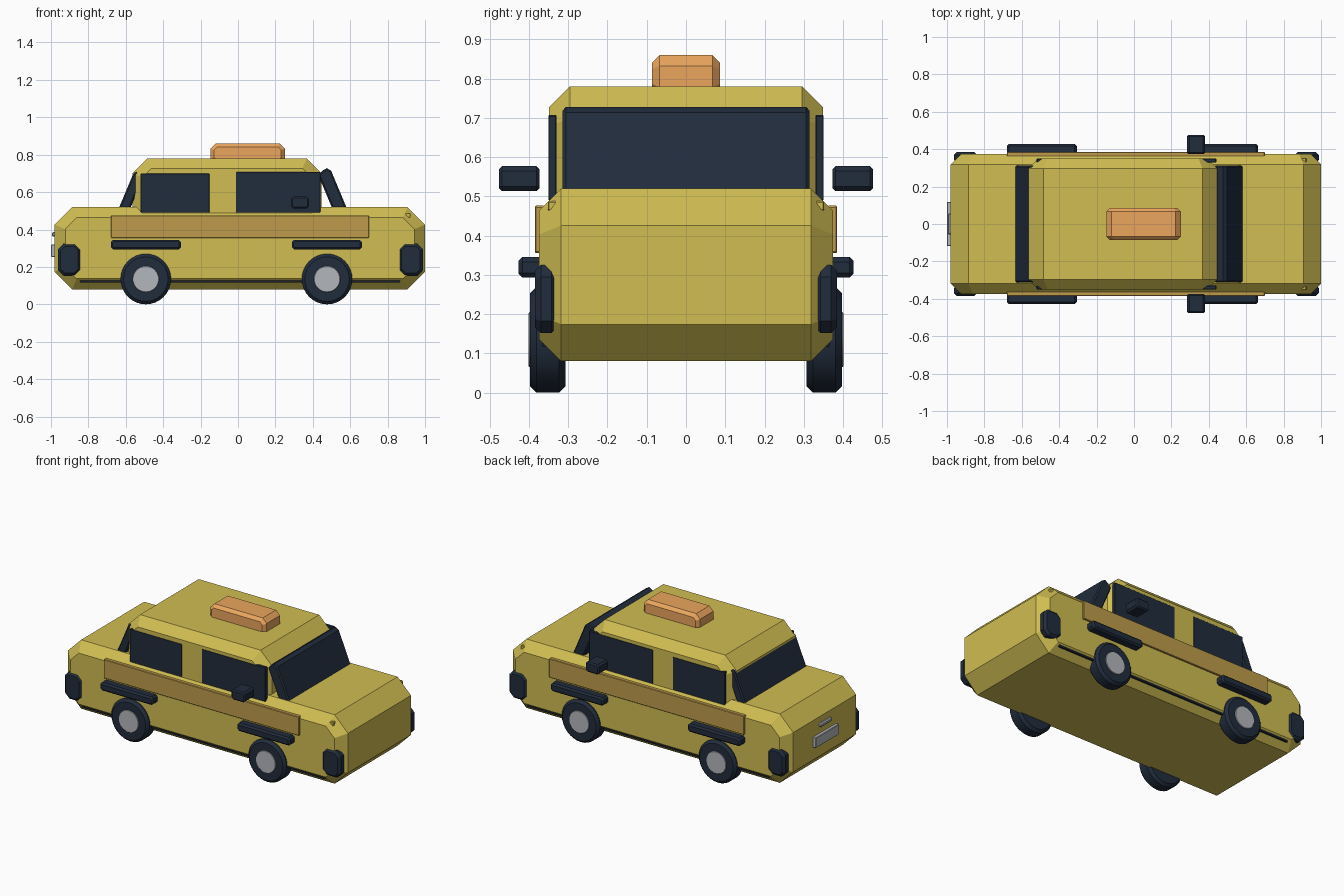
import bpy, bmesh, math
from mathutils import Vector

if "Cube" in bpy.data.objects:
    bpy.data.objects.remove(bpy.data.objects["Cube"])


def material(name, rgb):
    m = bpy.data.materials.new(name)
    m.diffuse_color = (*rgb, 1)
    m.use_nodes = True
    m.node_tree.nodes["Principled BSDF"].inputs["Base Color"].default_value = m.diffuse_color
    return m


YELLOW = material("yellow paint", (0.63, 0.51, 0.085))
ORANGE = material("orange sign", (0.83, 0.38, 0.11))
TAN = material("tan trim", (0.52, 0.33, 0.07))
DARK = material("dark glass and rubber", (0.015, 0.025, 0.045))
SILVER = material("silver", (0.45, 0.47, 0.5))


def inset(pts, d):
    """Offset a convex counter-clockwise outline inward by d."""
    out = []
    for i, p in enumerate(pts):
        p0, p1, p2 = Vector(pts[i - 1]), Vector(p), Vector(pts[(i + 1) % len(pts)])
        a, b = (p1 - p0).normalized(), (p2 - p1).normalized()
        n1, n2 = Vector((-a.y, a.x)), Vector((-b.y, b.x))
        out.append(p1 + (n1 + n2) * (d / (1 + n1.dot(n2))))
    return out


def octagon(x0, x1, z0, z1, c):
    return [(x0 + c, z0), (x1 - c, z0), (x1, z0 + c), (x1, z1 - c),
            (x1 - c, z1), (x0 + c, z1), (x0, z1 - c), (x0, z0 + c)]


def circle(x, z, r, n=32):
    return [(x + r * math.cos(2 * math.pi * i / n), z + r * math.sin(2 * math.pi * i / n))
            for i in range(n)]


def slab(name, profile, y0, y1, d, mat, smooth=False):
    """Extrude an xz outline along y, with both ends chamfered by d."""
    bm = bmesh.new()
    small = inset(profile, d)
    rings = [[bm.verts.new((p[0], y, p[1])) for p in pts]
             for y, pts in ((y0, small), (y0 + d, profile), (y1 - d, profile), (y1, small))]
    n = len(profile)
    for a, b in zip(rings, rings[1:]):
        for i in range(n):
            j = (i + 1) % n
            bm.faces.new((a[i], a[j], b[j], b[i]))
    bm.faces.new(rings[0])
    bm.faces.new(rings[-1])
    bmesh.ops.recalc_face_normals(bm, faces=bm.faces)
    me = bpy.data.meshes.new(name)
    bm.to_mesh(me)
    bm.free()
    me.materials.append(mat)
    ob = bpy.data.objects.new(name, me)
    bpy.context.collection.objects.link(ob)
    if smooth:
        bpy.ops.object.select_all(action='DESELECT')
        ob.select_set(True)
        bpy.context.view_layer.objects.active = ob
        bpy.ops.object.shade_smooth_by_angle(angle=math.radians(30))
    return ob


def pair(name, profile, y0, y1, d, mat, smooth=False):
    """The same part on the right (-y) and left (+y) side."""
    slab("right_" + name, profile, -y1, -y0, d, mat, smooth)
    slab("left_" + name, profile, y0, y1, d, mat, smooth)


# main shell, cabin and roof sign
slab("body", octagon(-0.98, 1.0, 0.08, 0.52, 0.094), -0.375, 0.375, 0.057, YELLOW)
slab("cabin", octagon(-0.565, 0.447, 0.30, 0.78, 0.08), -0.349, 0.349, 0.053, YELLOW)
slab("roof_sign", octagon(-0.147, 0.25, 0.75, 0.86, 0.028), -0.086, 0.086, 0.019, ORANGE)

# sloping front and rear glass
slab("windshield", [(0.53, 0.45), (0.59, 0.46), (0.598, 0.475), (0.498, 0.714),
                    (0.475, 0.728), (0.452, 0.715), (0.43, 0.69)],
     -0.314, 0.314, 0.008, DARK)
slab("rear_window", [(-0.66, 0.46), (-0.60, 0.45), (-0.51, 0.68), (-0.535, 0.712),
                     (-0.558, 0.703)], -0.314, 0.314, 0.008, DARK)

# side windows
pair("rear_side_window", octagon(-0.52, -0.152, 0.49, 0.70, 0.003), 0.33, 0.3505, 0.002, DARK)
pair("front_side_window", octagon(-0.012, 0.44, 0.49, 0.707, 0.003), 0.33, 0.3505, 0.002, DARK)

# side trim, sill strips and mirrors
pair("side_stripe", octagon(-0.68, 0.70, 0.355, 0.476, 0.004), 0.36, 0.385, 0.003, TAN)
pair("sill_strip", octagon(-0.845, 0.867, 0.117, 0.13, 0.002), 0.33, 0.366, 0.002, DARK)
pair("mirror", octagon(0.284, 0.38, 0.513, 0.577, 0.012), 0.373, 0.477, 0.008, DARK)

# wheels with hubs, and the fender flares above them
for end, x, f0, f1 in (("rear", -0.493, -0.68, -0.306), ("front", 0.476, 0.288, 0.663)):
    pair(end + "_wheel", circle(x, 0.135, 0.135), 0.307, 0.397, 0.016, DARK, True)
    pair(end + "_hub", circle(x, 0.135, 0.07), 0.35, 0.401, 0.002, SILVER, True)
    pair(end + "_fender", octagon(f0, f1, 0.293, 0.345, 0.012), 0.35, 0.427, 0.01, DARK)

# bumper corners
pair("rear_bumper_corner", octagon(-0.963, -0.84, 0.152, 0.325, 0.03), 0.328, 0.385, 0.015, DARK)
pair("front_bumper_corner", octagon(0.86, 0.988, 0.152, 0.325, 0.03), 0.328, 0.385, 0.015, DARK)

# small front corner lamps
pair("corner_lamp", octagon(0.895, 0.922, 0.463, 0.488, 0.004), 0.33, 0.352, 0.003, YELLOW)

# rear plate and trunk handle
slab("rear_plate", octagon(-1.0, -0.97, 0.254, 0.32, 0.003), -0.118, 0.118, 0.003, SILVER)
slab("trunk_handle", octagon(-0.995, -0.97, 0.362, 0.386, 0.006), -0.056, 0.056, 0.005, SILVER)
